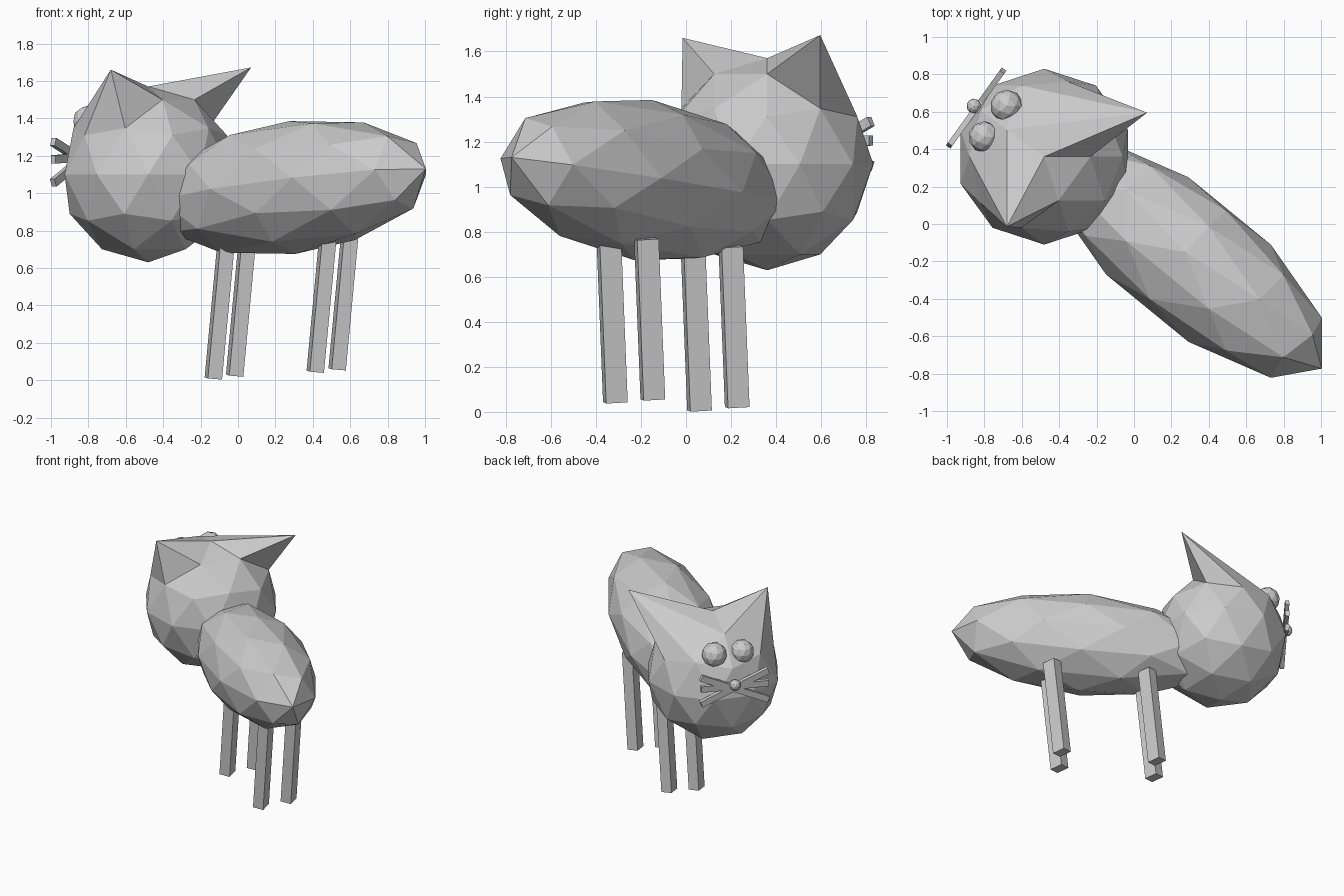
import bpy, bmesh
from mathutils import Matrix, Vector

if "Cube" in bpy.data.objects:
    bpy.data.objects.remove(bpy.data.objects["Cube"])


def finish(name, bm):
    mesh = bpy.data.meshes.new(name)
    bm.to_mesh(mesh)
    bm.free()
    obj = bpy.data.objects.new(name, mesh)
    bpy.context.collection.objects.link(obj)
    return obj


def frame(x, y, z, origin):
    """4x4 matrix from three axis vectors (columns) and an origin."""
    m = Matrix((x, y, z)).transposed().to_4x4()
    m.translation = origin
    return m


def ico(name, matrix, pulls=()):
    """Low-poly ball; each pull moves the nearest vertex to a new place."""
    bm = bmesh.new()
    bmesh.ops.create_icosphere(bm, subdivisions=2, radius=1)
    bm.transform(matrix)
    for near, target in pulls:
        v = min(bm.verts, key=lambda v: (v.co - Vector(near)).length)
        v.co = target
    return finish(name, bm)


def ball(name, centre, r, pulls=()):
    return ico(name, Matrix.Translation(centre) @ Matrix.Scale(r, 4), pulls)


def box(name, matrix):
    bm = bmesh.new()
    bmesh.ops.create_cube(bm, size=1)
    bm.transform(matrix)
    return finish(name, bm)


# Head, with two vertices pulled out into ears
ball("head", (-0.48, 0.36, 1.10), 0.47, [
    ((-0.68, 0.215, 1.5), (-0.68, -0.015, 1.66)),
    ((-0.404, 0.595, 1.5), (0.07, 0.595, 1.672)),
])

# Body: a stretched, skewed ball
ico("body", frame((0.75, -0.47, 0.088), (0, 0.44, -0.054),
                  (-0.016, 0.04, 0.355), (0.291, -0.19, 1.03)))

# Legs: leaning square posts
up = Vector((0.094, -0.04, 1)).normalized()
side = Vector((0.98, 0.18, 0))
side = (side - up * side.dot(up)).normalized()
deep = up.cross(side)
length = 0.715
for name, foot in {
    "front_right_leg": (-0.132, 0.06, 0.009),
    "front_left_leg": (-0.018, 0.227, 0.024),
    "back_right_leg": (0.413, -0.313, 0.045),
    "back_left_leg": (0.53, -0.147, 0.058),
}.items():
    box(name, frame(side * 0.077, deep * 0.097, up * length,
                    Vector(foot) + up * length / 2))

# Eyes and nose
ball("left_eye", (-0.68, 0.63, 1.39), 0.088)
ball("right_eye", (-0.80, 0.465, 1.385), 0.084)
ball("nose", (-0.856, 0.63, 1.205), 0.04)

# Whiskers: three bars crossing behind the nose
out = Vector((-0.81, 0.58, 0)).normalized()
for i, (z_left, z_right) in enumerate([(1.29, 1.055), (1.205, 1.18), (1.09, 1.275)]):
    a = Vector((-0.70, 0.82, z_left))
    b = Vector((-0.988, 0.42, z_right))
    along = b - a
    across = out.cross(along).normalized()
    box(f"whisker_{i + 1}", frame(along, across * 0.045,
                                  along.normalized().cross(across) * 0.03, (a + b) / 2))

# Keep face normals outward on every part
for obj in bpy.context.collection.objects:
    bm = bmesh.new()
    bm.from_mesh(obj.data)
    bmesh.ops.recalc_face_normals(bm, faces=bm.faces)
    bm.to_mesh(obj.data)
    bm.free()
